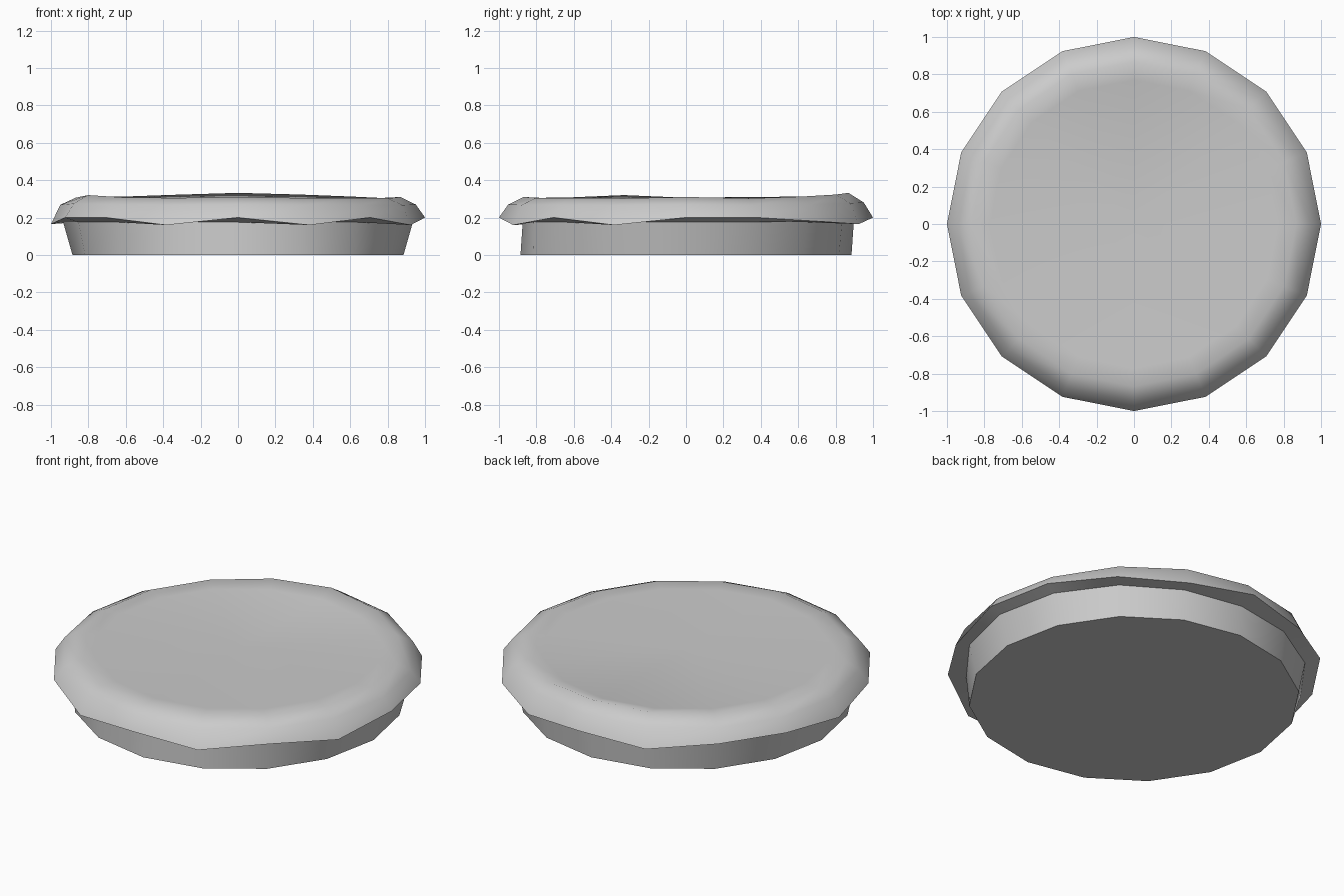
import bpy
import bmesh
from math import cos, sin, pi, radians

if "Cube" in bpy.data.objects:
    bpy.data.objects.remove(bpy.data.objects["Cube"], do_unlink=True)

SIDES = 16

stone = bpy.data.materials.new("plain_grey")
stone.use_nodes = True
colour = (0.6, 0.6, 0.6, 1)
stone.diffuse_color = colour
stone.node_tree.nodes["Principled BSDF"].inputs["Base Color"].default_value = colour


def ring(bm, radius, height):
    """Loop of vertices; radius and height are functions of side index and angle."""
    verts = []
    for i in range(SIDES):
        a = 2 * pi * i / SIDES
        r = radius(a) if callable(radius) else radius
        z = height[i] if isinstance(height, list) else height
        verts.append(bm.verts.new((r * cos(a), r * sin(a), z)))
    return verts


def bridge(bm, low, high):
    for i in range(SIDES):
        j = (i + 1) % SIDES
        bm.faces.new((low[i], low[j], high[j], high[i]))


# Uneven heights of the drooping rim edge and the raised lip, from +x round
rim_edge = [.20, .20, .18, .165, .20, .165, .20, .20,
            .165, .20, .20, .16, .20, .16, .20, .16]
lip = [.31, .303, .312, .323, .332, .322, .312, .31,
       .306, .32, .308, .305, .31, .305, .305, .303]
shoulder = [.27 + (h - .31) * .5 for h in lip]


def base_top_radius(a):
    return .885 + .05 * cos(a) ** 2 + .012 * sin(a)


bm = bmesh.new()
rings = [
    ring(bm, .885, 0),                 # foot
    ring(bm, base_top_radius, .175),   # top of the flared base
    ring(bm, 1, rim_edge),             # overhanging edge
    ring(bm, .95, shoulder),           # rounded shoulder
    ring(bm, .868, lip),               # raised lip
    ring(bm, .77, .302),               # shallow dish
]
for low, high in zip(rings, rings[1:]):
    bridge(bm, low, high)
bm.faces.new(list(reversed(rings[0])))

# Fan that closes the dished top
centre = bm.verts.new((0, 0, .302))
for i in range(SIDES):
    bm.faces.new((rings[-1][i], rings[-1][(i + 1) % SIDES], centre))

mesh = bpy.data.meshes.new("round_slab")
bm.to_mesh(mesh)
bm.free()
mesh.materials.append(stone)
slab = bpy.data.objects.new("round_slab", mesh)
bpy.context.collection.objects.link(slab)

# Soft shading with crisp rim and foot edges
bpy.ops.object.select_all(action='DESELECT')
slab.select_set(True)
bpy.context.view_layer.objects.active = slab
bpy.ops.object.shade_smooth_by_angle(angle=radians(50))
